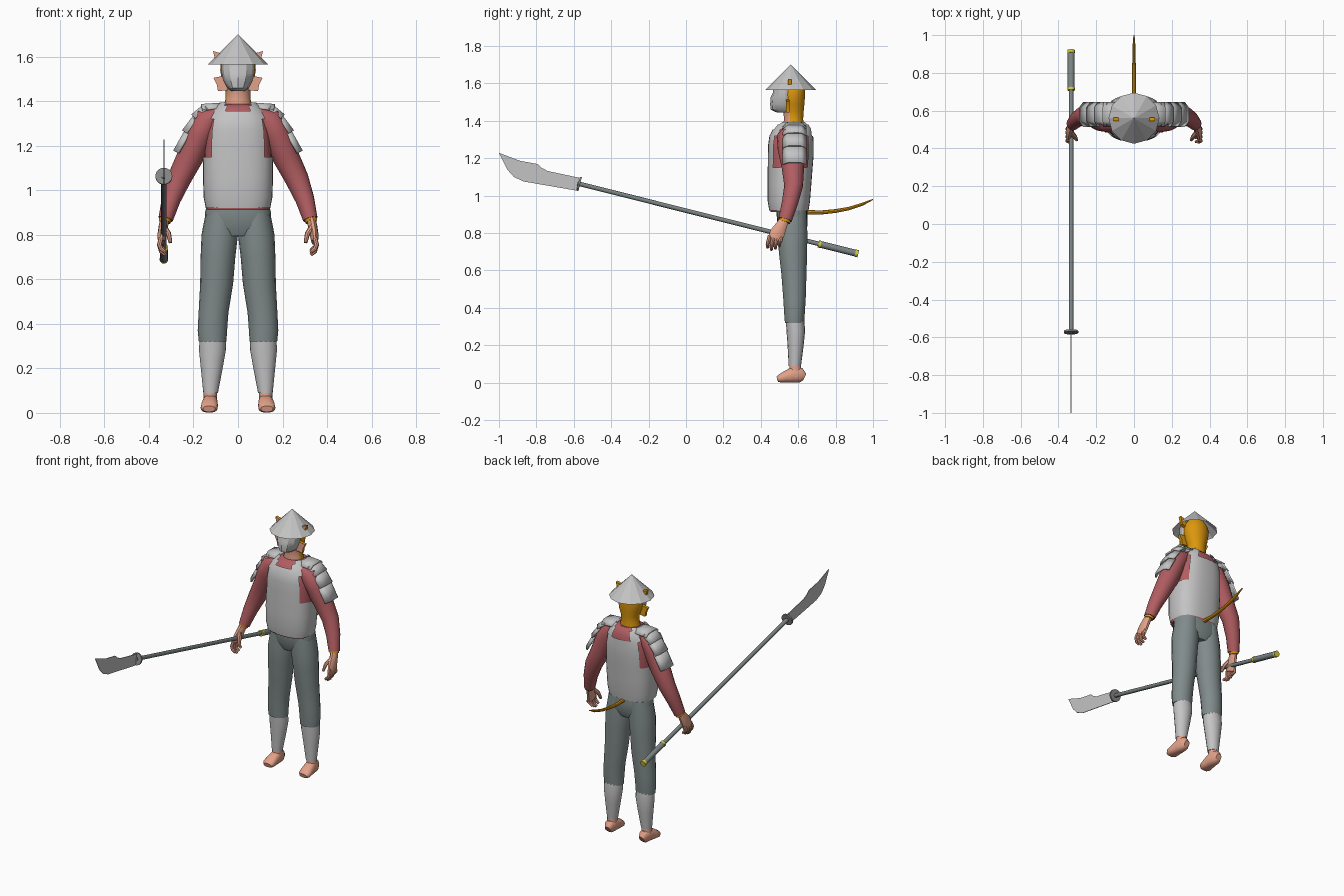
import bpy, bmesh, math
from mathutils import Vector

if "Cube" in bpy.data.objects:
    bpy.data.objects.remove(bpy.data.objects["Cube"])


def material(name, rgb):
    m = bpy.data.materials.new(name)
    m.diffuse_color = (*rgb, 1)
    m.use_nodes = True
    m.node_tree.nodes["Principled BSDF"].inputs["Base Color"].default_value = m.diffuse_color
    return m


STEEL = material("light_grey", (0.55, 0.55, 0.55))
PANTS = material("slate_trousers", (0.22, 0.26, 0.26))
RED = material("dull_red", (0.44, 0.11, 0.12))
FUR = material("orange_fur", (0.72, 0.31, 0.004))
SKIN = material("skin", (0.77, 0.36, 0.25))
POLE = material("pole_grey", (0.20, 0.23, 0.23))
GUARD = material("guard_grey", (0.24, 0.24, 0.24))
GOLD = material("yellow_metal", (0.65, 0.60, 0.04))


def finish(name, bm, mats, rule=None, angle=40):
    bmesh.ops.recalc_face_normals(bm, faces=bm.faces)
    for f in bm.faces:
        f.smooth = True
        if rule:
            f.material_index = rule(f.calc_center_median(), f.normal)
    me = bpy.data.meshes.new(name)
    bm.to_mesh(me)
    bm.free()
    for m in mats:
        me.materials.append(m)
    me.set_sharp_from_angle(angle=math.radians(angle))
    ob = bpy.data.objects.new(name, me)
    bpy.context.collection.objects.link(ob)
    return ob


def loft(name, secs, mats, n=14, s=1, ref=(1, 0, 0), level=False, power=2.0,
         caps=True, rule=None, cut=None, angle=40):
    """Skin elliptical rings (x, y, z, ru, rv) along a path; s=-1 mirrors x."""
    bm = bmesh.new()
    pts = [Vector(q[:3]) for q in secs]
    rings = []
    for i, q in enumerate(secs):
        t = pts[min(i + 1, len(pts) - 1)] - pts[max(i - 1, 0)]
        t = Vector((0, 0, -1)) if level else t.normalized()
        u = Vector(ref)
        u = (u - t * u.dot(t)).normalized()
        v = t.cross(u)
        ring = []
        for k in range(n):
            a = 2 * math.pi * k / n
            c, d = math.cos(a), math.sin(a)
            c = math.copysign(abs(c) ** (2 / power), c)
            d = math.copysign(abs(d) ** (2 / power), d)
            p = pts[i] + u * c * q[3] + v * d * q[4]
            ring.append(bm.verts.new((p.x * s, p.y, p.z)))
        rings.append(ring)
    for a, b in zip(rings, rings[1:]):
        for k in range(n):
            j = (k + 1) % n
            bm.faces.new((a[k], a[j], b[j], b[k]))
    if caps:
        bm.faces.new(rings[0])
        bm.faces.new(rings[-1])
    if cut:
        gone = [f for f in bm.faces if cut(f.calc_center_median())]
        bmesh.ops.delete(bm, geom=gone, context='FACES')
    return finish(name, bm, mats, rule, angle)


# Shirt body and armoured vest share one outline
BODY = [(.92, .55, .145, .105), (.97, .55, .155, .113), (1.06, .553, .157, .117),
        (1.15, .557, .158, .12), (1.21, .56, .157, .122), (1.27, .561, .153, .122),
        (1.32, .563, .143, .117), (1.355, .57, .122, .105), (1.38, .573, .10, .088),
        (1.395, .576, .082, .068)]


def vest_cut(c):
    arm = 1.15 < c.z < 1.37 and abs(c.x) > .117
    neck = abs(c.x) < .055 and c.z > (1.36 if c.y < .57 else 1.335)
    return arm or neck


loft("vest", [(0, y, z, a, b) for z, y, a, b in BODY], [STEEL], n=32, level=True,
     power=2.5, caps=False, cut=vest_cut)
loft("shirt_body", [(0, y, z - .008, a - .007, b - .007) for z, y, a, b in BODY], [RED],
     n=32, level=True, power=2.5)

# Neck and head: skin at the throat, fur elsewhere
loft("head", [(0, .575, 1.36, .07, .058), (0, .575, 1.41, .056, .052),
              (0, .575, 1.45, .056, .055), (0, .572, 1.49, .072, .062),
              (0, .572, 1.54, .08, .066), (0, .572, 1.58, .077, .064),
              (0, .57, 1.63, .045, .04)],
     [FUR, SKIN], n=18, level=True, rule=lambda c, n: int(n.y < -.45 and c.z < 1.5))
# Face mask
loft("face_mask", [(0, .535, 1.445, .03, .05), (0, .53, 1.46, .048, .078),
                   (0, .53, 1.49, .064, .08), (0, .53, 1.525, .073, .078),
                   (0, .53, 1.55, .075, .066), (0, .53, 1.59, .074, .064)],
     [STEEL], n=12, level=True, angle=25)
# Straw hat
loft("hat", [(0, .56, 1.565, .135, .135), (0, .56, 1.70, .001, .001)], [STEEL],
     n=12, level=True, caps=False, angle=20)


def flat_plate(name, pts, y, thick, mats, rule=None, s=1):
    """Extrude an x-z outline along y."""
    bm = bmesh.new()
    f = bm.faces.new([bm.verts.new((x * s, y, z)) for x, z in pts])
    r = bmesh.ops.extrude_face_region(bm, geom=[f])
    for v in r["geom"]:
        if isinstance(v, bmesh.types.BMVert):
            v.co.y += thick
    finish(name, bm, mats, rule, 20)


def front_skin(c, n):
    return int(n.y < -.5)


for s, side in ((1, "left"), (-1, "right")):
    # Ear poking through the hat, and cheek tuft
    flat_plate(side + "_ear", [(.06, 1.56), (.10, 1.575), (.112, 1.625), (.075, 1.615)],
               .545, .02, [FUR, SKIN], front_skin, s)
    flat_plate(side + "_cheek_tuft", [(.045, 1.45), (.09, 1.445), (.095, 1.475),
                                      (.11, 1.505), (.06, 1.515)],
               .535, .018, [FUR, SKIN], front_skin, s)
    # Sleeve
    loft(side + "_sleeve", [(.09, .56, 1.34, .04, .06), (.135, .56, 1.315, .066, .075),
                            (.175, .563, 1.245, .066, .072), (.215, .572, 1.15, .06, .06),
                            (.265, .575, 1.05, .053, .05), (.30, .555, .96, .043, .043),
                            (.325, .53, .87, .033, .036)], [RED], n=16, s=s)
    # Furry wrist, palm, fingers and thumb
    loft(side + "_wrist", [(.322, .533, .885, .03, .033), (.329, .526, .858, .026, .031)],
         [FUR], s=s)
    loft(side + "_palm", [(.328, .526, .87, .02, .026), (.335, .51, .84, .021, .032),
                          (.342, .488, .80, .02, .042), (.345, .476, .768, .015, .04)],
         [SKIN], n=10, s=s)
    for i in range(4):
        y, d = .44 + .021 * i, .012 * abs(i - 1.2)
        loft(f"{side}_finger_{i + 1}",
             [(.346, y + .008, .785, .011, .011), (.353, y, .755, .011, .011),
              (.345, y - .004, .722 + d, .010, .010), (.326, y - .004, .708 + d, .007, .008)],
             [SKIN], n=8, s=s, ref=(0, 1, 0))
    loft(side + "_thumb", [(.333, .485, .835, .014, .014), (.312, .46, .805, .012, .012),
                           (.303, .445, .765, .008, .008)], [SKIN], n=8, s=s, ref=(0, 1, 0))
    # Overlapping shoulder plates
    spine = [(.085, 1.395), (.165, 1.38), (.205, 1.335), (.245, 1.265), (.284, 1.175)]
    for i in range(4):
        (x0, z0), (x1, z1) = spine[i], spine[i + 1]
        d = Vector((x1 - x0, 0, z1 - z0)).normalized()
        nrm = Vector((-d.z, 0, d.x))
        bm = bmesh.new()
        rows = []
        for p, lift in ((Vector((x0, 0, z0)) - d * .01, -.006), (Vector((x1, 0, z1)), .005)):
            rows.append([])
            for y, drop in ((-.062, .03), (-.035, .008), (.035, .008), (.062, .03)):
                q = p + nrm * (lift - drop + .006)
                rows[-1].append(bm.verts.new((q.x * s, .58 + y, q.z)))
        for k in range(3):
            bm.faces.new((rows[0][k], rows[0][k + 1], rows[1][k + 1], rows[1][k]))
        ob = finish(f"{side}_shoulder_plate_{i + 1}", bm, [STEEL], angle=15)
        m = ob.modifiers.new("thickness", 'SOLIDIFY')
        m.thickness, m.offset = .01, 0
    # Trouser leg, shin wrap, ankle and foot
    loft(side + "_trouser_leg", [(.073, .57, .92, .068, .075), (.082, .57, .80, .082, .08),
                                 (.09, .572, .70, .078, .077), (.096, .577, .58, .074, .068),
                                 (.11, .58, .45, .067, .061), (.115, .58, .37, .066, .056),
                                 (.114, .58, .32, .062, .052)], [PANTS], n=18, s=s, level=True)
    loft(side + "_shin_wrap", [(.114, .583, .335, .059, .049), (.115, .587, .28, .06, .05),
                               (.118, .586, .20, .049, .043), (.123, .582, .09, .033, .033)],
         [STEEL], n=16, s=s, level=True)
    loft(side + "_ankle", [(.124, .583, .11, .029, .029), (.125, .585, .03, .032, .036)],
         [SKIN], s=s, level=True)
    loft(side + "_foot", [(.123, .634, .03, .018, .02), (.124, .615, .04, .03, .04),
                          (.125, .57, .042, .034, .042), (.128, .53, .031, .038, .031),
                          (.130, .502, .022, .038, .022), (.130, .488, .018, .027, .014)],
         [SKIN], n=14, s=s, power=2.4)

# Trouser seat
loft("trouser_seat", [(0, .565, .96, .135, .08), (0, .567, .90, .148, .083),
                      (0, .57, .84, .145, .08), (0, .57, .795, .09, .06)],
     [PANTS], n=24, level=True, power=2.4)
# Tail
loft("tail", [(0, .63, .912, .012, .012), (0, .72, .91, .011, .011), (0, .80, .918, .010, .010),
              (0, .87, .931, .009, .009), (0, .94, .953, .008, .008), (0, 1.0, .98, .003, .003)],
     [FUR], n=8)


# Polearm: every part lies on one slanted line
def on_pole(y, r):
    return (-.333, y, .69 + (.917 - y) * .2507, r, r)


def rod(name, y0, y1, r, mat, n=12):
    loft(name, [on_pole(y0, r), on_pole(y1, r)], [mat], n=n)


rod("pole_shaft", .72, -.58, .012, POLE)
rod("pole_grip", .915, .71, .018, POLE)
rod("grip_front_ring", .722, .708, .0195, GOLD)
rod("grip_end_cap", .921, .905, .0195, GOLD)
rod("blade_guard", -.566, -.576, .038, GUARD, 20)

# Blade: thin outline in the y-z plane
outline = [(-.572, 1.096), (-.74, 1.132), (-.77, 1.148), (-.794, 1.169), (-.89, 1.187),
           (-1.0, 1.229), (-.956, 1.14), (-.92, 1.10), (-.869, 1.076), (-.585, 1.027)]
bm = bmesh.new()
face = bm.faces.new([bm.verts.new((-.335, y, z)) for y, z in outline])
res = bmesh.ops.extrude_face_region(bm, geom=[face])
for v in res["geom"]:
    if isinstance(v, bmesh.types.BMVert):
        v.co.x += .004
finish("blade", bm, [STEEL], angle=20)
